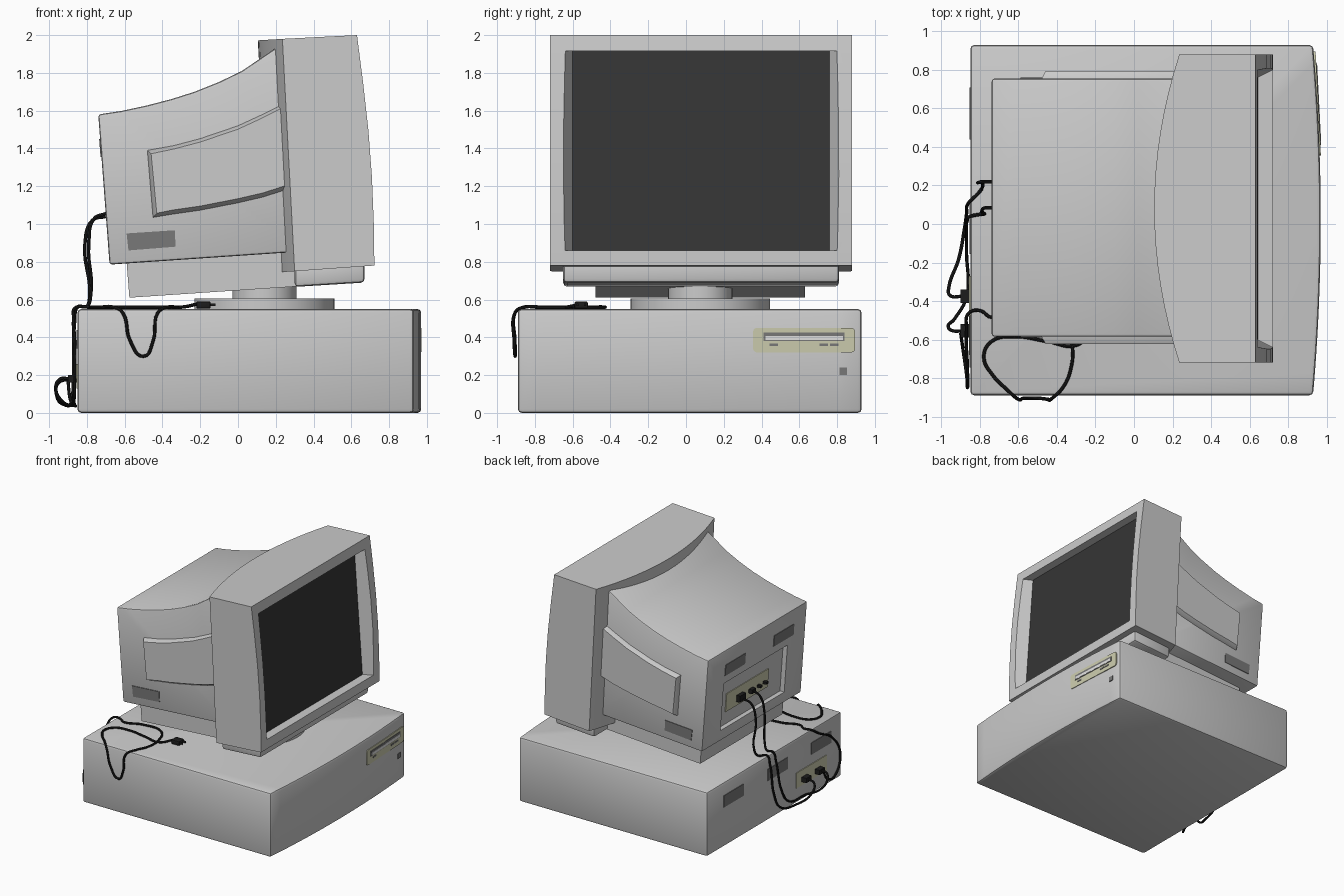
import bpy, bmesh, math
from mathutils import Vector

if "Cube" in bpy.data.objects:
    bpy.data.objects.remove(bpy.data.objects["Cube"])


def material(name, r, g, b):
    m = bpy.data.materials.new(name)
    m.diffuse_color = (r, g, b, 1)
    m.use_nodes = True
    m.node_tree.nodes["Principled BSDF"].inputs["Base Color"].default_value = m.diffuse_color
    return m


GREY = material("case_grey", 0.60, 0.60, 0.60)
VENT = material("vent_grey", 0.19, 0.19, 0.19)
DARK = material("screen_dark", 0.036, 0.036, 0.036)
BEIGE = material("panel_beige", 0.60, 0.60, 0.42)
BLACK = material("cable_black", 0.012, 0.012, 0.012)
LIGHT = material("slot_light", 0.75, 0.75, 0.75)


def bake(ob):
    """Apply the modifiers of an object."""
    dg = bpy.context.evaluated_depsgraph_get()
    me = bpy.data.meshes.new_from_object(ob.evaluated_get(dg))
    ob.modifiers.clear()
    ob.data = me


def smooth(ob):
    bpy.ops.object.select_all(action='DESELECT')
    ob.select_set(True)
    bpy.context.view_layer.objects.active = ob
    bpy.ops.object.shade_smooth_by_angle(angle=math.radians(35))


def loft(name, rings, mat, bevel=0.0, cutter=None):
    """Closed solid through rings of equal length, optionally bevelled and cut."""
    bm = bmesh.new()
    vs = [[bm.verts.new(p) for p in ring] for ring in rings]
    n = len(rings[0])
    for a, b in zip(vs, vs[1:]):
        for i in range(n):
            j = (i + 1) % n
            bm.faces.new((a[i], a[j], b[j], b[i]))
    bm.faces.new(vs[0])
    bm.faces.new(vs[-1])
    bmesh.ops.recalc_face_normals(bm, faces=bm.faces)
    me = bpy.data.meshes.new(name)
    bm.to_mesh(me)
    bm.free()
    me.materials.append(mat)
    ob = bpy.data.objects.new(name, me)
    bpy.context.collection.objects.link(ob)
    if bevel:
        m = ob.modifiers.new("bevel", 'BEVEL')
        m.width, m.segments = bevel, 2
        m.limit_method, m.angle_limit = 'ANGLE', math.radians(40)
    if cutter:
        m = ob.modifiers.new("cut", 'BOOLEAN')
        m.operation, m.object, m.solver = 'DIFFERENCE', cutter, 'EXACT'
    if bevel or cutter:
        bake(ob)
    if cutter:
        bpy.data.objects.remove(cutter)
    smooth(ob)
    return ob


def prism(name, pts, y0, y1, mat, **kw):
    """xz profile extruded along y."""
    return loft(name, [[(x, y, z) for x, z in pts] for y in (y0, y1)], mat, **kw)


def box(name, x0, x1, y0, y1, z0, z1, mat, **kw):
    return prism(name, [(x0, z0), (x1, z0), (x1, z1), (x0, z1)], y0, y1, mat, **kw)


def cylinder(name, x, y, r, z0, z1, mat, n=40):
    ring = [(x + r * math.cos(k * math.tau / n), y + r * math.sin(k * math.tau / n)) for k in range(n)]
    return loft(name, [[(a, b, z) for a, b in ring] for z in (z0, z1)], mat)


def cable(name, pts):
    cu = bpy.data.curves.new(name, 'CURVE')
    cu.dimensions, cu.bevel_depth, cu.bevel_resolution = '3D', 0.009, 2
    cu.resolution_u, cu.use_fill_caps = 6, True
    sp = cu.splines.new('BEZIER')
    sp.bezier_points.add(len(pts) - 1)
    for bp, p in zip(sp.bezier_points, pts):
        bp.co = p
        bp.handle_left_type = bp.handle_right_type = 'AUTO'
    cu.materials.append(BLACK)
    ob = bpy.data.objects.new(name, cu)
    bpy.context.collection.objects.link(ob)
    bake_me = bpy.data.meshes.new_from_object(ob.evaluated_get(bpy.context.evaluated_depsgraph_get()))
    bpy.data.objects.remove(ob)
    ob = bpy.data.objects.new(name, bake_me)
    bpy.context.collection.objects.link(ob)
    smooth(ob)


# Computer case with a bowed front
N = 16
plan = [(-0.85, 0.93), (-0.85, -0.89)]
for k in range(N + 1):
    t = -1 + 2 * k / N
    plan.append((0.93 + 0.04 * (1 - t * t), 0.02 + 0.91 * t))
loft("computer_case", [[(x, y, z) for x, y in plan] for z in (0, 0.55)], GREY, bevel=0.02)

# Disk drive panel, slot and buttons on the case front
def front_plate(name, y0, y1, z0, z1, d, mat, r=0.0):
    ring = []
    for cy, cz, a0 in ((y1 - r, z1 - r, 0), (y0 + r, z1 - r, 90), (y0 + r, z0 + r, 180), (y1 - r, z0 + r, 270)):
        for a in ((0, 30, 60, 90) if r else (0,)):
            a = math.radians(a0 + a)
            ring.append((cy + r * math.cos(a), cz + r * math.sin(a)))
    fx = lambda y: 0.951 - 0.0513 * (y - 0.625)
    loft(name, [[(fx(y) + e, y, z) for y, z in ring] for e in (-0.006, d)], mat)


front_plate("drive_panel", 0.355, 0.895, 0.32, 0.45, 0.006, BEIGE, r=0.02)
front_plate("drive_slot_frame", 0.41, 0.84, 0.38, 0.425, 0.009, VENT)
front_plate("drive_slot", 0.42, 0.83, 0.385, 0.408, 0.011, LIGHT)
for i, y in enumerate((0.465, 0.73, 0.785)):
    front_plate(f"drive_button_{i}", y - 0.022, y + 0.022, 0.353, 0.367, 0.009, VENT)
front_plate("power_button", 0.812, 0.852, 0.20, 0.24, 0.004, VENT)

# Back of the case: vents and connector plate
for i, y in enumerate((0.575, -0.02, -0.61)):
    box(f"case_vent_{i}", -0.855, -0.845, y - 0.135, y + 0.135, 0.34, 0.44, VENT)
box("case_connector_plate", -0.856, -0.845, -0.68, -0.27, 0.13, 0.26, BEIGE)
for i, y in enumerate((-0.375, -0.555)):
    box(f"case_plug_{i}", -0.90, -0.85, y - 0.035, y + 0.035, 0.16, 0.20, BLACK)

# Swivel stand
cylinder("stand_disc", 0.14, 0.075, 0.37, 0.545, 0.605, GREY)
cylinder("stand_neck", 0.14, 0.075, 0.17, 0.60, 0.68, GREY)

# Monitor bezel: arched back, curved front, tapered screen opening
def screen_rect(d, grow):
    lo, hi = Vector((0.72 - d, 0.86 - grow)), Vector((0.643 - d, 1.915 + grow))
    y0, y1 = -0.60 - grow, 0.76 + grow
    return [(lo.x, y0, lo.y), (lo.x, y1, lo.y), (hi.x, y1, hi.y), (hi.x, y0, hi.y)]


def opening(d, side):
    lo, hi = (0.72 - d, 0.86), (0.643 - d, 1.915)
    y0, y1 = -0.60 - side, 0.76 + side
    return [(lo[0], y0, lo[1]), (lo[0], y1, lo[1]), (hi[0], y1, hi[1]), (hi[0], y0, hi[1])]


cut = loft("opening_cutter", [opening(0.08, 0.0), opening(-0.08, 0.08)], GREY)
cut.hide_render = True
rings = []
for k in range(N + 1):
    t = -1 + 2 * k / N
    b = 0.13 * (1 - t * t)
    prof = [(0.63, 2.0), (0.662, 1.75), (0.69, 1.5), (0.709, 1.25), (0.719, 1.0), (0.722, 0.78),
            (0.30 - b, 0.75 - 0.07 * b), (0.235 - b, 1.98 - 0.06 * b)]
    rings.append([(x, 0.08 + 0.80 * t, z) for x, z in prof])
loft("monitor_bezel", rings, GREY, cutter=cut)
loft("screen", [opening(0.081, 0.0), opening(0.075, 0.0)], DARK)

# Monitor housing with a recess in its back
def xb(z):
    return -0.74 + (1.58 - z) * 0.076


cut = prism("recess_cutter", [(xb(1.29) - 0.05, 1.29), (xb(1.29) + 0.04, 1.29),
                              (xb(0.88) + 0.04, 0.88), (xb(0.88) - 0.05, 0.88)], -0.345, 0.515, GREY)
cut.hide_render = True
prism("monitor_housing", [(-0.74, 1.58), (-0.62, 1.598), (-0.48, 1.628), (-0.35, 1.662), (-0.23, 1.70),
                          (-0.10, 1.752), (0.02, 1.81), (0.19, 1.925), (0.30, 1.96), (0.35, 0.855),
                          (-0.68, 0.785)], -0.585, 0.755, GREY, bevel=0.014, cutter=cut)
prism("monitor_underside", [(-0.59, 0.80), (-0.575, 0.61), (0.32, 0.67), (0.32, 0.86)], -0.48, 0.63, GREY)
prism("bezel_lip", [(0.30, 0.80), (0.30, 0.667), (0.67, 0.69), (0.67, 0.82)], -0.65, 0.81, GREY, bevel=0.02)

# Raised side panels and side vents, mirrored
outer = [(-0.48, 1.39), (-0.34, 1.415), (-0.2, 1.452), (0.0, 1.52), (0.13, 1.58), (0.27, 1.65),
         (0.28, 1.19), (0.13, 1.142), (0.0, 1.112), (-0.2, 1.073), (-0.34, 1.053), (-0.45, 1.035)]
inner = [(x + (0.02 if x < -0.4 else 0), z - 0.018 if i < 6 else z + 0.022) for i, (x, z) in enumerate(outer)]
for s, side in ((-1, "front"), (1, "rear")):
    Y = lambda d: 0.085 + s * (0.67 + d)
    loft(f"side_panel_{side}", [[(x, Y(d), z) for x, z in ring]
                                for ring, d in ((outer, -0.02), (outer, 0.0), (inner, 0.038))], GREY)
    prism(f"side_vent_{side}", [(-0.59, 0.95), (-0.335, 0.967), (-0.33, 0.88), (-0.58, 0.86)],
          Y(-0.004), Y(0.005), VENT)

# Back of the monitor: vents, connector plate and sockets
def back_plate(name, y0, y1, z0, z1, d, t, mat):
    prism(name, [(xb(z0) + d + 0.003, z0), (xb(z1) + d + 0.003, z1), (xb(z1) + d - t, z1),
                 (xb(z0) + d - t, z0)], y0, y1, mat)


for i, y in enumerate((0.375, -0.28)):
    back_plate(f"monitor_vent_{i}", y - 0.135, y + 0.135, 1.355, 1.45, 0, 0.005, VENT)
back_plate("monitor_connector_plate", -0.16, 0.41, 0.99, 1.15, 0.04, 0.006, BEIGE)
for i, (y, w) in enumerate(((0.23, 0.04), (0.08, 0.025), (-0.02, 0.014), (-0.10, 0.014))):
    back_plate(f"monitor_plug_{i}", y - w, y + w, 1.055 - w * 0.7, 1.055 + w * 0.7, 0.04, 0.04, BLACK)

# Two leads from the monitor down to the case
cable("video_lead", [(-0.70, 0.22, 1.04), (-0.77, 0.22, 1.02), (-0.81, 0.215, 0.90), (-0.785, 0.20, 0.62),
                     (-0.80, 0.17, 0.565), (-0.85, 0.12, 0.56), (-0.865, 0.10, 0.48), (-0.87, 0.05, 0.20),
                     (-0.88, -0.02, 0.07), (-0.91, -0.18, 0.04), (-0.96, -0.32, 0.09), (-0.95, -0.375, 0.16),
                     (-0.89, -0.375, 0.18)])
cable("monitor_power_lead", [(-0.70, 0.08, 1.055), (-0.76, 0.085, 1.03), (-0.79, 0.07, 0.90), (-0.78, 0.05, 0.62),
                             (-0.80, 0.05, 0.565), (-0.85, 0.04, 0.56), (-0.865, 0.02, 0.48), (-0.87, -0.05, 0.20),
                             (-0.87, -0.15, 0.07), (-0.87, -0.38, 0.04), (-0.93, -0.49, 0.06),
                             (-0.965, -0.53, 0.13), (-0.94, -0.555, 0.18), (-0.89, -0.555, 0.18)])

# Mains lead looping over the case, with a loose plug
T = 0.56
cable("mains_lead", [(-0.22, -0.555, 0.575), (-0.30, -0.63, T), (-0.45, -0.61, T), (-0.62, -0.585, T),
                     (-0.74, -0.61, T), (-0.78, -0.69, T), (-0.73, -0.79, T), (-0.66, -0.86, T),
                     (-0.61, -0.905, 0.53), (-0.57, -0.905, 0.38), (-0.50, -0.905, 0.30),
                     (-0.45, -0.91, 0.38), (-0.425, -0.905, 0.53), (-0.37, -0.85, T), (-0.33, -0.76, T),
                     (-0.325, -0.62, T), (-0.42, -0.45, T), (-0.60, -0.44, T), (-0.74, -0.485, T),
                     (-0.80, -0.45, T), (-0.855, -0.46, T), (-0.87, -0.55, 0.50), (-0.865, -0.75, 0.38),
                     (-0.865, -0.85, 0.20), (-0.87, -0.78, 0.06), (-0.89, -0.64, 0.08), (-0.90, -0.57, 0.17)])
box("mains_plug", -0.22, -0.145, -0.59, -0.52, 0.552, 0.59, BLACK, bevel=0.008)
for y in (-0.575, -0.535):
    box("mains_plug_pin", -0.15, -0.12, y - 0.006, y + 0.006, 0.567, 0.579, BLACK)
